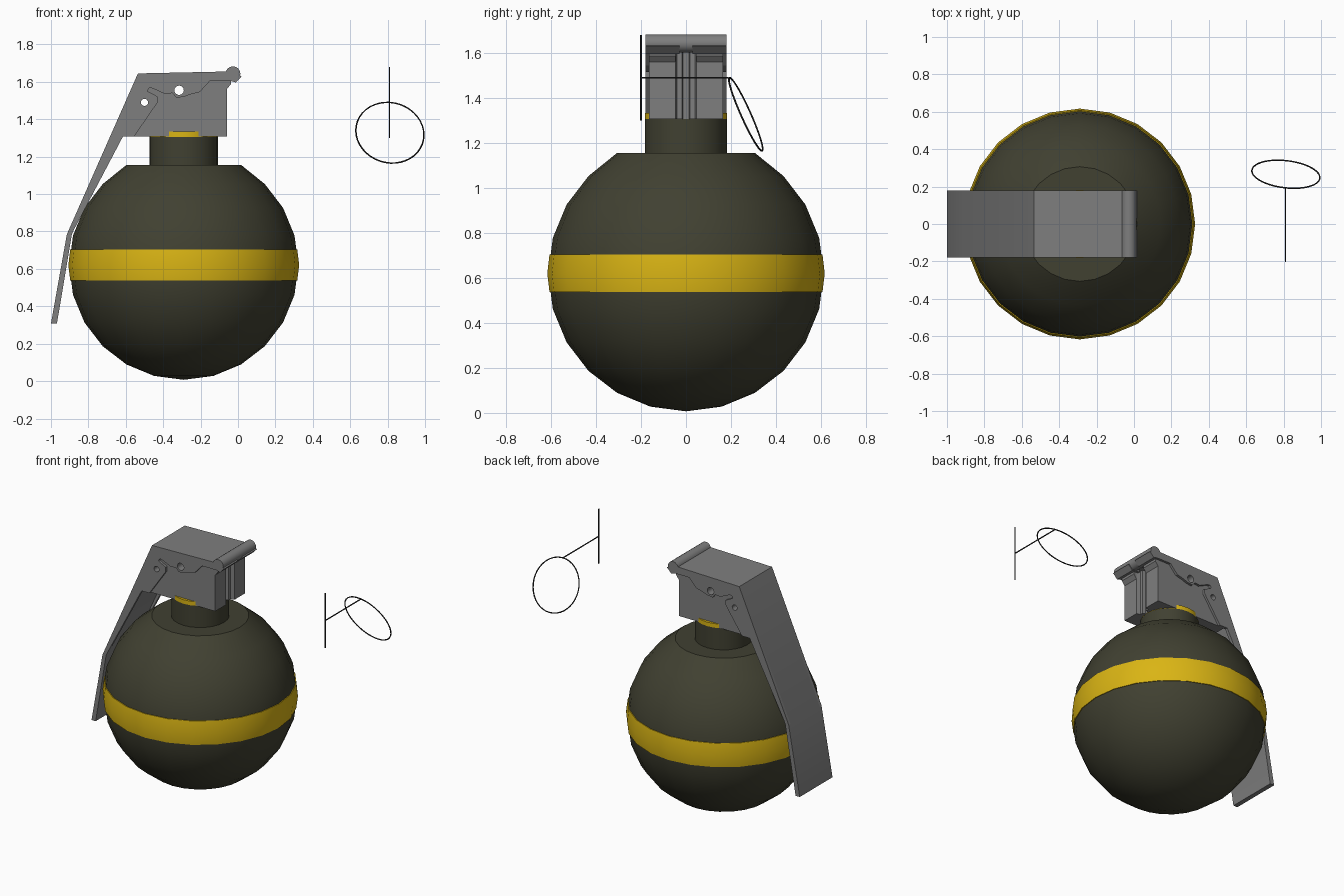
import bpy, bmesh, math
from mathutils import Vector

if "Cube" in bpy.data.objects:
    bpy.data.objects.remove(bpy.data.objects["Cube"])


def material(name, rgb):
    m = bpy.data.materials.new(name)
    m.diffuse_color = (*rgb, 1)
    m.use_nodes = True
    m.node_tree.nodes["Principled BSDF"].inputs["Base Color"].default_value = m.diffuse_color
    return m


OLIVE = material("olive paint", (0.052, 0.052, 0.031))
YELLOW = material("yellow paint", (0.70, 0.46, 0.007))
STEEL = material("grey steel", (0.21, 0.21, 0.21))
WIRE = material("dark wire", (0.02, 0.02, 0.02))
CX = -0.29          # axis of the body
HALF = 0.18         # half width of the lever
BLOCK = 0.164       # half width of the fuse block


def finish(name, bm, mat, angle=30):
    bmesh.ops.remove_doubles(bm, verts=bm.verts, dist=1e-5)
    bmesh.ops.recalc_face_normals(bm, faces=bm.faces)
    me = bpy.data.meshes.new(name)
    bm.to_mesh(me)
    bm.free()
    me.materials.append(mat)
    for p in me.polygons:
        p.use_smooth = True
    me.set_sharp_from_angle(angle=math.radians(angle))
    ob = bpy.data.objects.new(name, me)
    bpy.context.collection.objects.link(ob)
    return ob


def lathe(name, profile, mat, closed=False, steps=24):
    """Turn a (radius, z) profile round the body axis."""
    bm = bmesh.new()
    vs = [bm.verts.new((CX + r, 0, z)) for r, z in profile]
    edges = [bm.edges.new(p) for p in zip(vs, vs[1:])]
    if closed:
        edges.append(bm.edges.new((vs[-1], vs[0])))
    bmesh.ops.spin(bm, geom=vs + edges, cent=(CX, 0, 0), axis=(0, 0, 1),
                   angle=2 * math.pi, steps=steps, use_merge=True)
    return finish(name, bm, mat)


def circle(x, z, r, n=16):
    return [(x + r * math.cos(2 * math.pi * i / n), z + r * math.sin(2 * math.pi * i / n))
            for i in range(n)]


def plate(name, outline, y0, y1, mat, holes=()):
    """Side outline in x and z, with holes, made solid between y0 and y1."""
    cu = bpy.data.curves.new(name, 'CURVE')
    cu.dimensions, cu.fill_mode, cu.extrude = '2D', 'BOTH', (y1 - y0) / 2
    for pts in [outline, *holes]:
        sp = cu.splines.new('POLY')
        sp.points.add(len(pts) - 1)
        for p, (x, z) in zip(sp.points, pts):
            p.co = (x, z, 0, 1)
        sp.use_cyclic_u = True
    tmp = bpy.data.objects.new(name + " outline", cu)
    bpy.context.collection.objects.link(tmp)
    me = tmp.to_mesh()
    bm = bmesh.new()
    bm.from_mesh(me)
    tmp.to_mesh_clear()
    bpy.data.objects.remove(tmp)
    for v in bm.verts:
        x, z, d = v.co
        v.co = (x, (y0 + y1) / 2 - d, z)
    return finish(name, bm, mat)


def wire(name, points, r, closed=False, n=6):
    cu = bpy.data.curves.new(name, 'CURVE')
    cu.dimensions, cu.bevel_depth, cu.bevel_resolution = '3D', r, 1
    cu.use_fill_caps = True
    sp = cu.splines.new('POLY')
    sp.points.add(len(points) - 1)
    for p, co in zip(sp.points, points):
        p.co = (*co, 1)
    sp.use_cyclic_u = closed
    cu.materials.append(WIRE)
    ob = bpy.data.objects.new(name, cu)
    bpy.context.collection.objects.link(ob)


# Round body with a flat top, painted band, neck and collar
R, CZ = 0.613, 0.62
arc = [math.radians(a) for a in range(-90, 61, 15)]
ball = [(R * math.cos(a), CZ + R * math.sin(a)) for a in arc]
ball[0] = (0, CZ - R)
ball[-1] = (ball[-1][0], 1.156)
lathe("body", ball + [(0, 1.156)], OLIVE)
lathe("band", [(0.59, 0.538), (0.607, 0.538), (0.617, CZ), (0.607, 0.704), (0.59, 0.704)],
      YELLOW, closed=True)
lathe("neck", [(0, 1.14), (0.183, 1.14), (0.183, 1.306), (0, 1.306)], OLIVE)
lathe("collar", [(0, 1.306), (0.183, 1.306), (0.183, 1.334), (0, 1.334)], YELLOW)

# Fuse block: drilled rear part
holes = [circle(-0.5, 1.49, 0.019), circle(-0.315, 1.555, 0.025)]
plate("fuse_block_rear", [(-0.60, 1.308), (-0.2, 1.308), (-0.2, 1.63), (-0.52, 1.625)],
      -BLOCK, BLOCK, STEEL, holes)

# Fuse block: nose with a stepped vertical groove
half = [(-0.2, BLOCK), (-0.06, BLOCK), (-0.06, 0.047), (-0.085, 0.04),
        (-0.085, 0.018), (-0.105, 0.014)]
bm = bmesh.new()
face = bm.faces.new([bm.verts.new((x, y, 1.308)) for x, y in
                     half + [(x, -y) for x, y in reversed(half)]])
ext = bmesh.ops.extrude_face_region(bm, geom=[face])
bmesh.ops.translate(bm, vec=(0, 0, 0.315),
                    verts=[g for g in ext["geom"] if isinstance(g, bmesh.types.BMVert)])
finish("fuse_block_nose", bm, STEEL)

# Lever: bent strip, rolled front edge
plate("lever_strip", [(-0.03, 1.656), (-0.535, 1.645), (-0.915, 0.785), (-1.0, 0.308),
                      (-0.968, 0.308), (-0.888, 0.785), (-0.515, 1.615), (-0.03, 1.62)],
      -HALF, HALF, STEEL)
plate("lever_roll", circle(-0.027, 1.643, 0.04), -HALF, HALF, STEEL)

# Lever sides, with a wavy lower edge over the block, plus the lips under the roll
flange = [(-0.06, 1.655), (-0.535, 1.645), (-0.915, 0.785), (-0.89, 0.785),
          (-0.615, 1.308), (-0.555, 1.308), (-0.43, 1.49), (-0.43, 1.522),
          (-0.485, 1.55), (-0.475, 1.568), (-0.455, 1.565), (-0.39, 1.535),
          (-0.35, 1.54), (-0.33, 1.515), (-0.29, 1.52), (-0.255, 1.533),
          (-0.205, 1.545), (-0.15, 1.605), (-0.06, 1.605)]
lip = [(-0.04, 1.605), (-0.012, 1.597), (0.02, 1.63), (-0.03, 1.65), (-0.07, 1.65), (-0.07, 1.605)]
catch = [(-0.07, 1.56), (-0.06, 1.56), (-0.038, 1.588), (-0.038, 1.61), (-0.07, 1.61)]
for side, s in (("right", -1), ("left", 1)):
    for name, shape, a, b, cut in (("lever_side", flange, 0.16, HALF, holes),
                                   ("lever_lip", lip, 0.03, HALF, ()),
                                   ("nose_catch", catch, 0.047, BLOCK, ())):
        y0, y1 = sorted((s * a, s * b))
        plate(f"{name}_{side}", shape, y0, y1, STEEL, cut)

# Loose pull pin: cross bar, shaft and tilted ring
wire("pin_bar", [(0.81, -0.2, 1.30), (0.81, -0.2, 1.68)], 0.004)
wire("pin_shaft", [(0.81, -0.2, 1.49), (0.81, 0.19, 1.49)], 0.004)
centre, u, v = Vector((0.812, 0.266, 1.328)), Vector((0.182, -0.018, -0.012)), Vector((0, 0.073, -0.162))
wire("pull_ring", [centre + u * math.cos(t) + v * math.sin(t)
                   for t in (2 * math.pi * i / 40 for i in range(40))], 0.004, closed=True)
